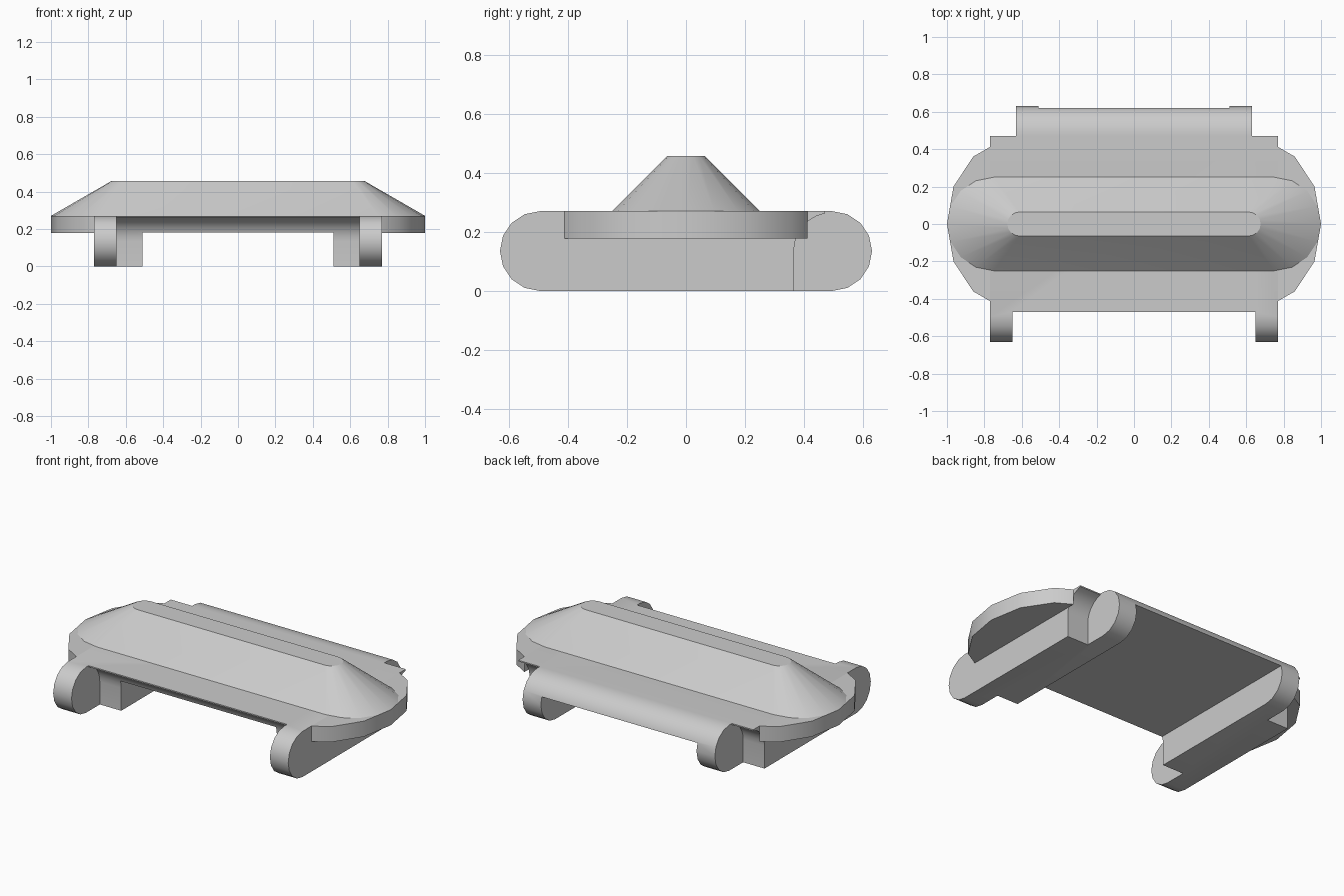
import bpy, bmesh, math

if "Cube" in bpy.data.objects:
    bpy.data.objects.remove(bpy.data.objects["Cube"])

grey = bpy.data.materials.new("plain grey")
grey.diffuse_color = (0.6, 0.6, 0.6, 1)
grey.use_nodes = True
grey.node_tree.nodes["Principled BSDF"].inputs["Base Color"].default_value = grey.diffuse_color


def make(name, bm):
    bmesh.ops.recalc_face_normals(bm, faces=bm.faces[:])
    me = bpy.data.meshes.new(name)
    bm.to_mesh(me)
    bm.free()
    me.materials.append(grey)
    ob = bpy.data.objects.new(name, me)
    bpy.context.collection.objects.link(ob)
    return ob


def loft(bm, a, b):
    """Solid between two matching point rings."""
    va = [bm.verts.new(p) for p in a]
    vb = [bm.verts.new(p) for p in b]
    n = len(va)
    bm.faces.new(va[::-1])
    bm.faces.new(vb)
    for i in range(n):
        j = (i + 1) % n
        bm.faces.new((va[i], va[j], vb[j], vb[i]))


def extrude_x(name, profile, spans):
    """Extrude a (y, z) profile over each x span."""
    bm = bmesh.new()
    for x0, x1 in spans:
        loft(bm, [(x0, y, z) for y, z in profile], [(x1, y, z) for y, z in profile])
    return make(name, bm)


def arc(cx, cy, r, a0, a1, n):
    return [(cx + r * math.cos(math.radians(a0 + (a1 - a0) * i / n)),
             cy + r * math.sin(math.radians(a0 + (a1 - a0) * i / n))) for i in range(n + 1)]


def smooth(ob):
    bpy.ops.object.select_all(action='DESELECT')
    ob.select_set(True)
    bpy.context.view_layer.objects.active = ob
    bpy.ops.object.shade_smooth_by_angle(angle=math.radians(30))


# Link body: rounded bar, notched for the neighbouring links
R, C = 0.135, 0.495
body = extrude_x("link_body", arc(C, R, R, -90, 90, 8) + arc(-C, R, R, 90, 270, 8),
                 [(-0.77, 0.77)])

socket = [(0.365, -0.1)] + arc(C, R, 0.13, 180, 101, 6) + [(0.47, 0.4), (0.9, 0.4), (0.9, -0.1)]
cutters = [
    extrude_x("front_socket_cutter", [(-y, z) for y, z in socket], [(-0.65, 0.65)]),
    extrude_x("rear_socket_cutter", socket, [(-0.9, -0.63), (0.63, 0.9)]),
    extrude_x("underside_cutter", [(-0.9, -0.1), (0.9, -0.1), (0.9, 0.18), (-0.9, 0.18)],
              [(-0.51, 0.51)]),
]
bpy.context.view_layer.objects.active = body
for c in cutters:
    c.hide_render = True
    mod = body.modifiers.new(c.name, 'BOOLEAN')
    mod.operation, mod.solver, mod.object = 'DIFFERENCE', 'EXACT', c
    bpy.ops.object.modifier_apply(modifier=mod.name)
for c in cutters:
    bpy.data.objects.remove(c)
smooth(body)

# Faceted rounded plates on both ends
half = [(0.77, 0.412), (0.86, 0.36), (0.965, 0.2), (1.0, 0.0)]
outline = half + [(x, -y) for x, y in half[-2::-1]]
for side, name in ((1, "right_end_plate"), (-1, "left_end_plate")):
    bm = bmesh.new()
    loft(bm, [(side * x, y, 0.178) for x, y in outline],
         [(side * x, y, 0.27) for x, y in outline])
    smooth(make(name, bm))


# Raised ridge tapering from a wide to a narrow rounded bar
def stadium(cx, r, z):
    pts = arc(cx, 0, r, -90, 90, 8) + arc(-cx, 0, r, 90, 270, 8)
    return [(x, y, z) for x, y in pts]


bm = bmesh.new()
loft(bm, stadium(0.75, 0.25, 0.27), stadium(0.613, 0.064, 0.456))
smooth(make("top_ridge", bm))
